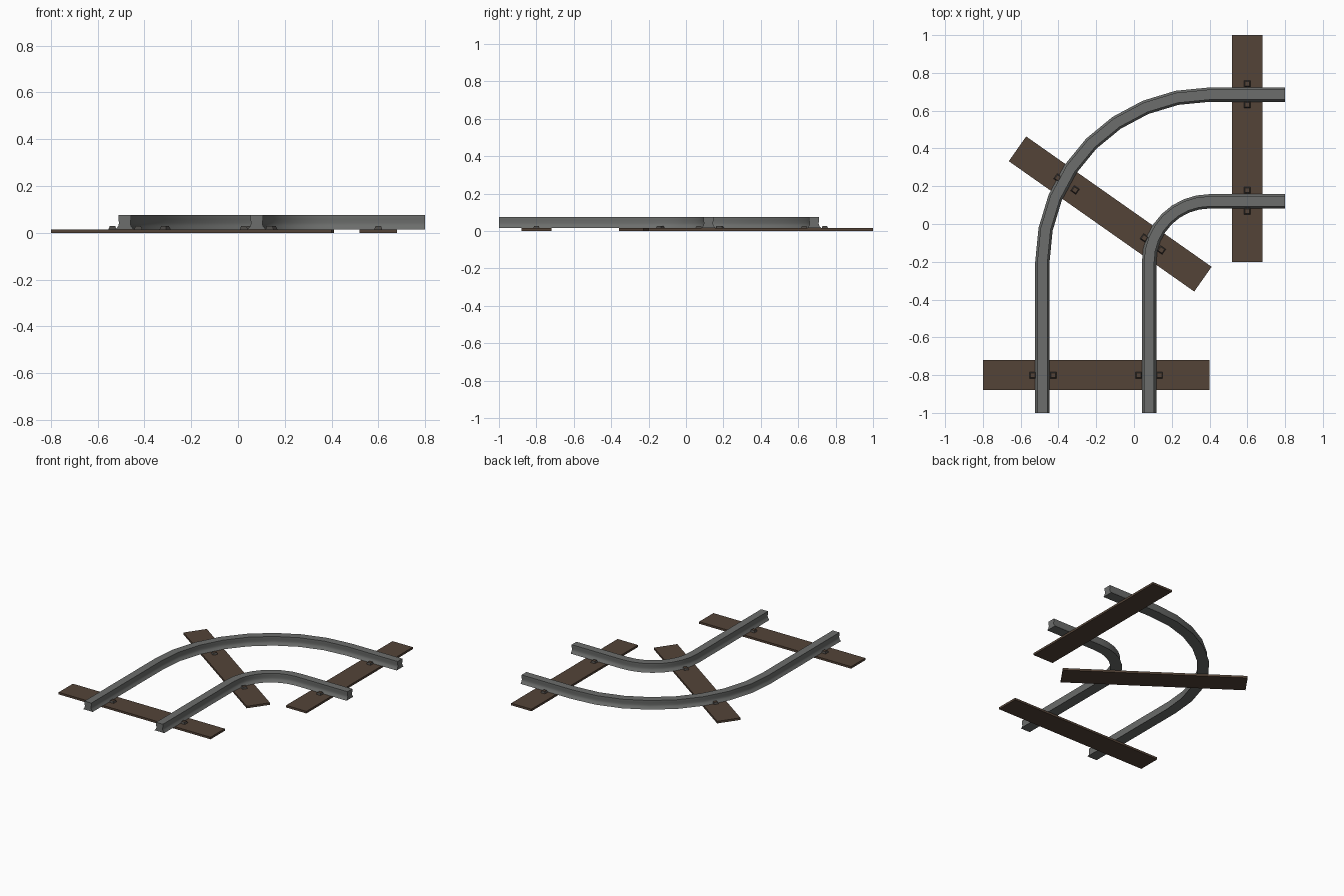
import bpy, bmesh, math
from mathutils import Matrix, Vector

if "Cube" in bpy.data.objects:
    bpy.data.objects.remove(bpy.data.objects["Cube"])


def material(name, rgb):
    m = bpy.data.materials.new(name)
    m.diffuse_color = (*rgb, 1)
    m.use_nodes = True
    m.node_tree.nodes["Principled BSDF"].inputs["Base Color"].default_value = m.diffuse_color
    return m


STEEL = material("steel grey", (0.15, 0.155, 0.15))
WOOD = material("dark brown wood", (0.088, 0.057, 0.039))
IRON = material("dark iron", (0.07, 0.065, 0.06))

CX, CY = 0.4, -0.2          # shared centre of both curves
R_OUT, R_IN = 0.885, 0.32
STEPS = 8
TIE_TOP = 0.015


def finish(bm, name, mats):
    bmesh.ops.recalc_face_normals(bm, faces=bm.faces)
    me = bpy.data.meshes.new(name)
    bm.to_mesh(me)
    bm.free()
    ob = bpy.data.objects.new(name, me)
    for m in mats:
        me.materials.append(m)
    bpy.context.collection.objects.link(ob)
    return ob


# Rail: head, slight waist and flared foot, swept along straight - curve - straight
half = [(0.038, TIE_TOP), (0.027, 0.029), (0.024, 0.042), (0.027, 0.058), (0.027, 0.075)]
PROFILE = half + [(-o, z) for o, z in reversed(half)]


def rail(name, radius):
    stations = [(Vector((CX - radius, -1)), Vector((-1, 0)))]
    for i in range(STEPS + 1):
        a = math.pi - math.pi / 2 * i / STEPS
        n = Vector((math.cos(a), math.sin(a)))
        stations.append((Vector((CX, CY)) + n * radius, n))
    stations.append((Vector((0.8, CY + radius)), Vector((0, 1))))
    bm = bmesh.new()
    rings = []
    for p, n in stations:
        rings.append([bm.verts.new((*(p + n * o), z)) for o, z in PROFILE])
    k = len(PROFILE)
    for a, b in zip(rings, rings[1:]):
        for j in range(k):
            bm.faces.new((a[j], a[(j + 1) % k], b[(j + 1) % k], b[j]))
    bm.faces.new(rings[0])
    bm.faces.new(rings[-1])
    ob = finish(bm, name, [STEEL])
    bpy.ops.object.select_all(action='DESELECT')
    ob.select_set(True)
    bpy.context.view_layer.objects.active = ob
    bpy.ops.object.shade_smooth_by_angle(angle=math.radians(40))


rail("outer_rail", R_OUT)
rail("inner_rail", R_IN)


# Sleepers: flat planks
def sleeper(name, x, y, angle):
    bm = bmesh.new()
    bmesh.ops.create_cube(bm, size=1, matrix=Matrix.Translation((x, y, TIE_TOP / 2))
                          @ Matrix.Rotation(angle, 4, 'Z')
                          @ Matrix.Diagonal((1.2, 0.16, TIE_TOP, 1)))
    finish(bm, name, [WOOD])


# Clips: small tapered blocks either side of each rail
def clip(name, x, y, angle):
    bm = bmesh.new()
    h = 0.013
    bmesh.ops.create_cone(bm, cap_ends=True, segments=4, radius1=0.017 * 2 ** 0.5,
                          radius2=0.012 * 2 ** 0.5, depth=h,
                          matrix=Matrix.Translation((x, y, TIE_TOP + h / 2))
                          @ Matrix.Rotation(angle + math.pi / 4, 4, 'Z'))
    bm.normal_update()
    for f in bm.faces:
        f.material_index = 1 if f.normal.z > 0.9 else 0
    finish(bm, name, [IRON, WOOD])


DIAG = math.radians(-35.1)
LAYOUT = [
    ("front", -0.2, -0.8, 0, [(-0.482, -0.8), (0.08, -0.8)]),
    ("middle", -0.126, 0.053, DIAG, [(-0.357, 0.212), (0.1, -0.106)]),
    ("right", 0.6, 0.4, math.pi / 2, [(0.6, 0.687), (0.6, 0.123)]),
]
for label, x, y, ang, crossings in LAYOUT:
    sleeper(label + "_sleeper", x, y, ang)
    for i, (px, py) in enumerate(crossings):
        for s in (-1, 1):
            clip(f"{label}_clip_{i}_{'a' if s < 0 else 'b'}",
                 px + s * 0.055 * math.cos(ang), py + s * 0.055 * math.sin(ang), ang)
